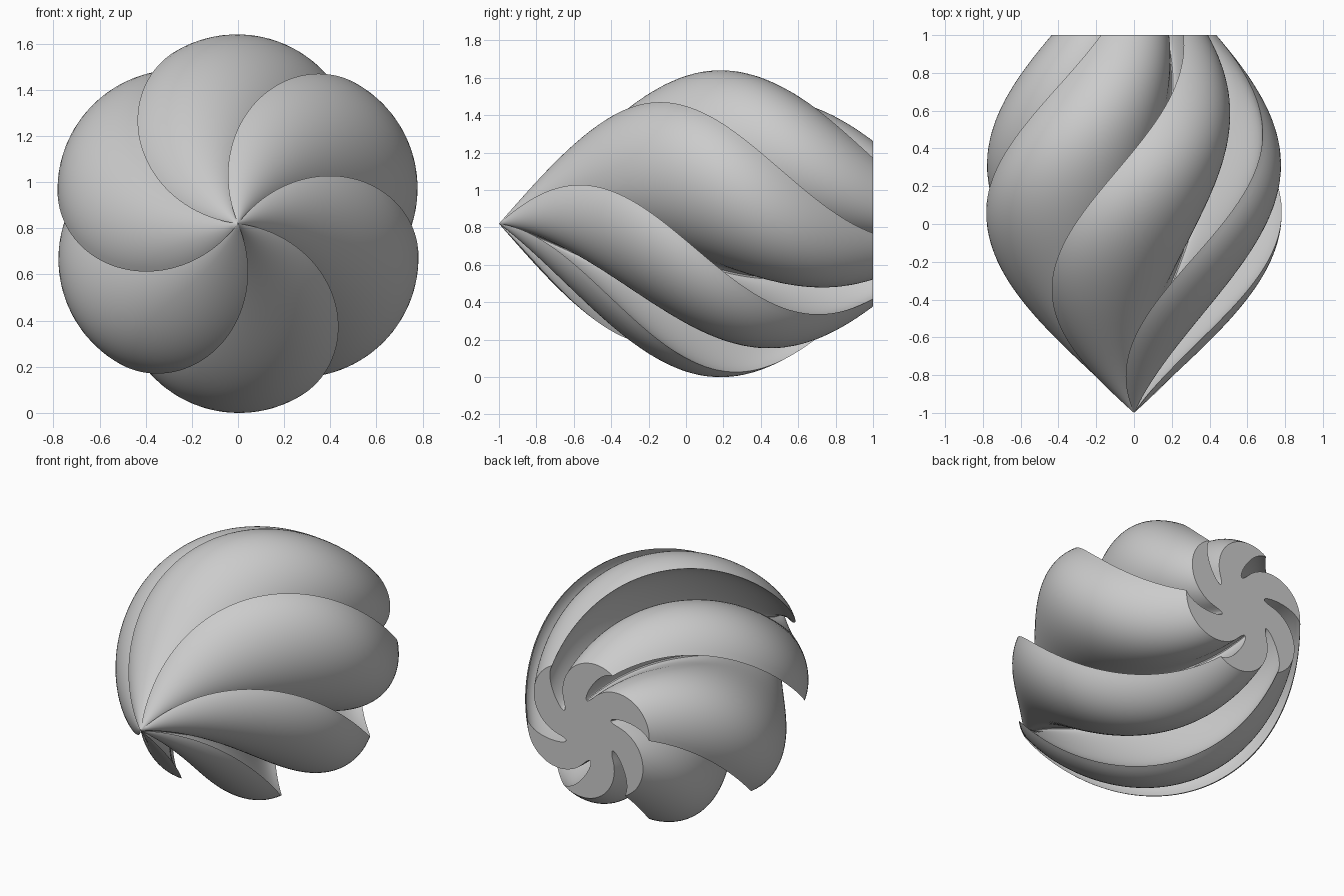
import bpy, bmesh
from math import sin, cos, pi, radians
from mathutils import Vector, Matrix
from mathutils.geometry import interpolate_bezier

cube = bpy.data.objects.get("Cube")
if cube:
    bpy.data.objects.remove(cube, do_unlink=True)

ARMS, RINGS = 6, 72
RADIUS, AXIS_Z = 0.812, 0.82
TWIST = radians(120)
END_ANGLE = radians(53.5)


def arm_outline():
    """One hooked arm: round back up to a sharp tip, then the hollow underside."""
    centre = Vector((0.48, -0.1))
    back = [centre + 0.52 * Vector((cos(a), sin(a)))
            for a in (radians(-130 + 141 * i / 24) for i in range(25))]
    pocket = Matrix.Rotation(2 * pi / ARMS, 2) @ back[0]
    hollow = interpolate_bezier(back[-1], Vector((0.86, -0.3)), Vector((0.1, -0.27)), pocket, 22)
    return back + [p.to_2d() for p in hollow[1:-1]]


# Pinwheel cross-section
section = [Matrix.Rotation(k * 2 * pi / ARMS, 2) @ p
           for k in range(ARMS) for p in arm_outline()]
count = len(section)

# Twisted, swelling body lofted from the pointed front to the flat back
bm = bmesh.new()
apex = bm.verts.new((0, -1, AXIS_Z))
rings = []
for i in range(1, RINGS + 1):
    t = i / RINGS
    size = RADIUS * sin(radians(t * (160 - 13 * t)))
    turn = Matrix.Rotation(END_ANGLE + TWIST * (1 - t), 2)
    ring = []
    for p in section:
        q = turn @ p * size
        ring.append(bm.verts.new((q.x, 2 * t - 1, AXIS_Z + q.y)))
    rings.append(ring)

for j in range(count):
    n = (j + 1) % count
    bm.faces.new((apex, rings[0][j], rings[0][n]))
    for a, b in zip(rings, rings[1:]):
        bm.faces.new((a[j], b[j], b[n], a[n]))
bm.faces.new(rings[-1])
bmesh.ops.recalc_face_normals(bm, faces=bm.faces)

mesh = bpy.data.meshes.new("twisted_body")
bm.to_mesh(mesh)
bm.free()
body = bpy.data.objects.new("twisted_body", mesh)
bpy.context.collection.objects.link(body)

# Plain grey
grey = bpy.data.materials.new("grey")
grey.use_nodes = True
grey.diffuse_color = (0.6, 0.6, 0.6, 1)
grey.node_tree.nodes["Principled BSDF"].inputs["Base Color"].default_value = grey.diffuse_color
mesh.materials.append(grey)

bpy.ops.object.select_all(action="DESELECT")
body.select_set(True)
bpy.context.view_layer.objects.active = body
bpy.ops.object.shade_smooth_by_angle(angle=radians(35))
